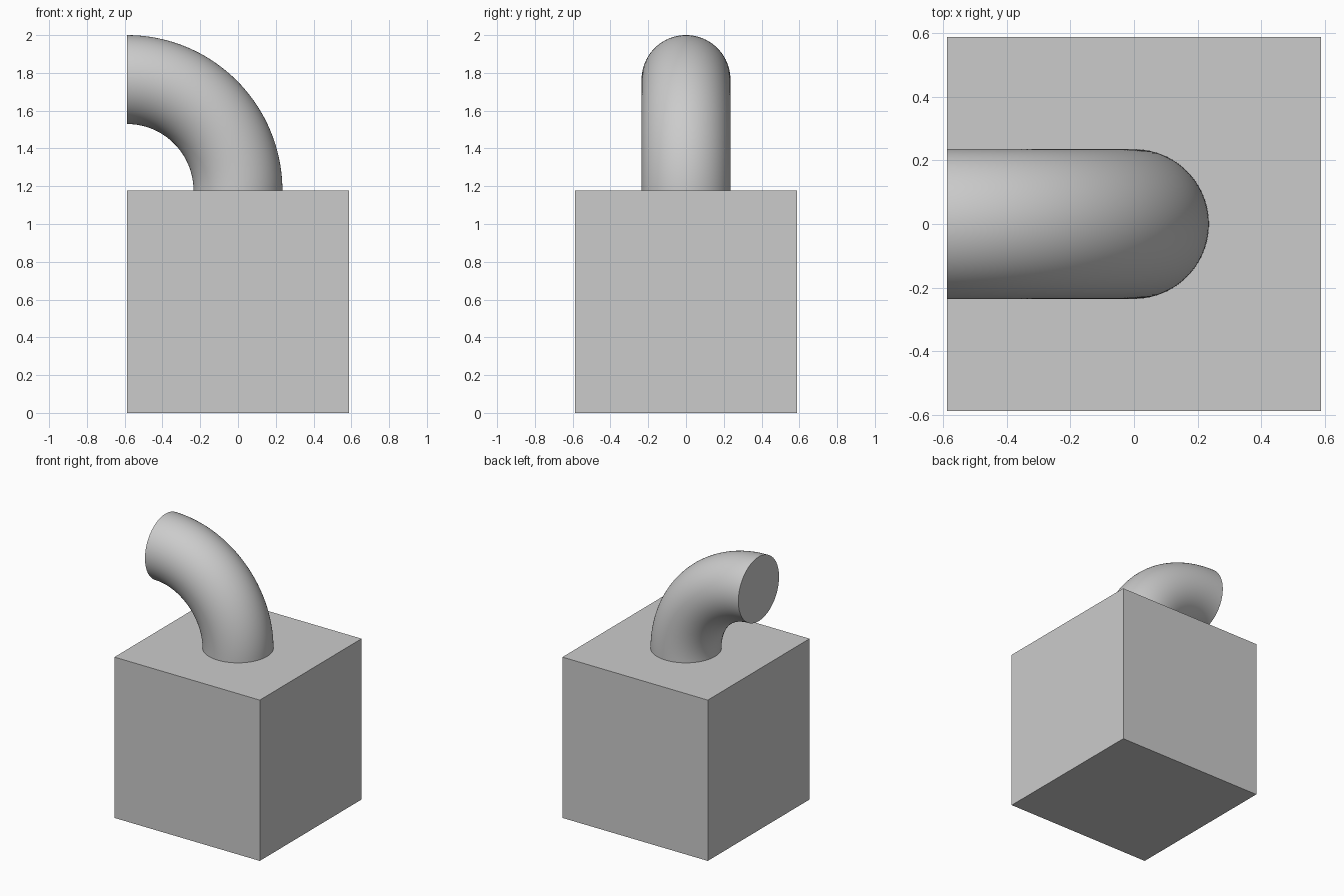
import bpy, bmesh
from math import pi, cos, sin, radians
from mathutils import Vector

if "Cube" in bpy.data.objects:
    bpy.data.objects.remove(bpy.data.objects["Cube"])

UNIT = 2 / 17            # overall height is 17 units
SIDE = 10 * UNIT         # cube edge
BEND = 5 * UNIT          # elbow centreline radius
TUBE = 2 * UNIT          # elbow section radius
RING, STEPS = 96, 48


def add_object(name, bm):
    bmesh.ops.recalc_face_normals(bm, faces=bm.faces)
    mesh = bpy.data.meshes.new(name)
    bm.to_mesh(mesh)
    bm.free()
    obj = bpy.data.objects.new(name, mesh)
    bpy.context.collection.objects.link(obj)
    return obj


# Cube base standing on the ground
bm = bmesh.new()
bmesh.ops.create_cube(bm, size=SIDE)
bmesh.ops.translate(bm, verts=bm.verts, vec=(0, 0, SIDE / 2))
add_object("base_block", bm)

# Quarter-turn elbow from the middle of the top, curving towards -x
bm = bmesh.new()
rings = []
for i in range(STEPS + 1):
    t = pi / 2 * i / STEPS
    ring = []
    for j in range(RING):
        a = 2 * pi * j / RING
        r = BEND + TUBE * cos(a)
        ring.append(bm.verts.new(Vector((-SIDE / 2 + r * cos(t), TUBE * sin(a), SIDE + r * sin(t)))))
    rings.append(ring)
for lower, upper in zip(rings, rings[1:]):
    for j in range(RING):
        k = (j + 1) % RING
        bm.faces.new((lower[j], lower[k], upper[k], upper[j]))
# Flat solid end; the lower end sits against the block
bm.faces.new(rings[-1])
elbow = add_object("elbow_pipe", bm)

# Smooth bend with a crisp end edge
bpy.context.view_layer.objects.active = elbow
elbow.select_set(True)
bpy.ops.object.shade_smooth_by_angle(angle=radians(30))
